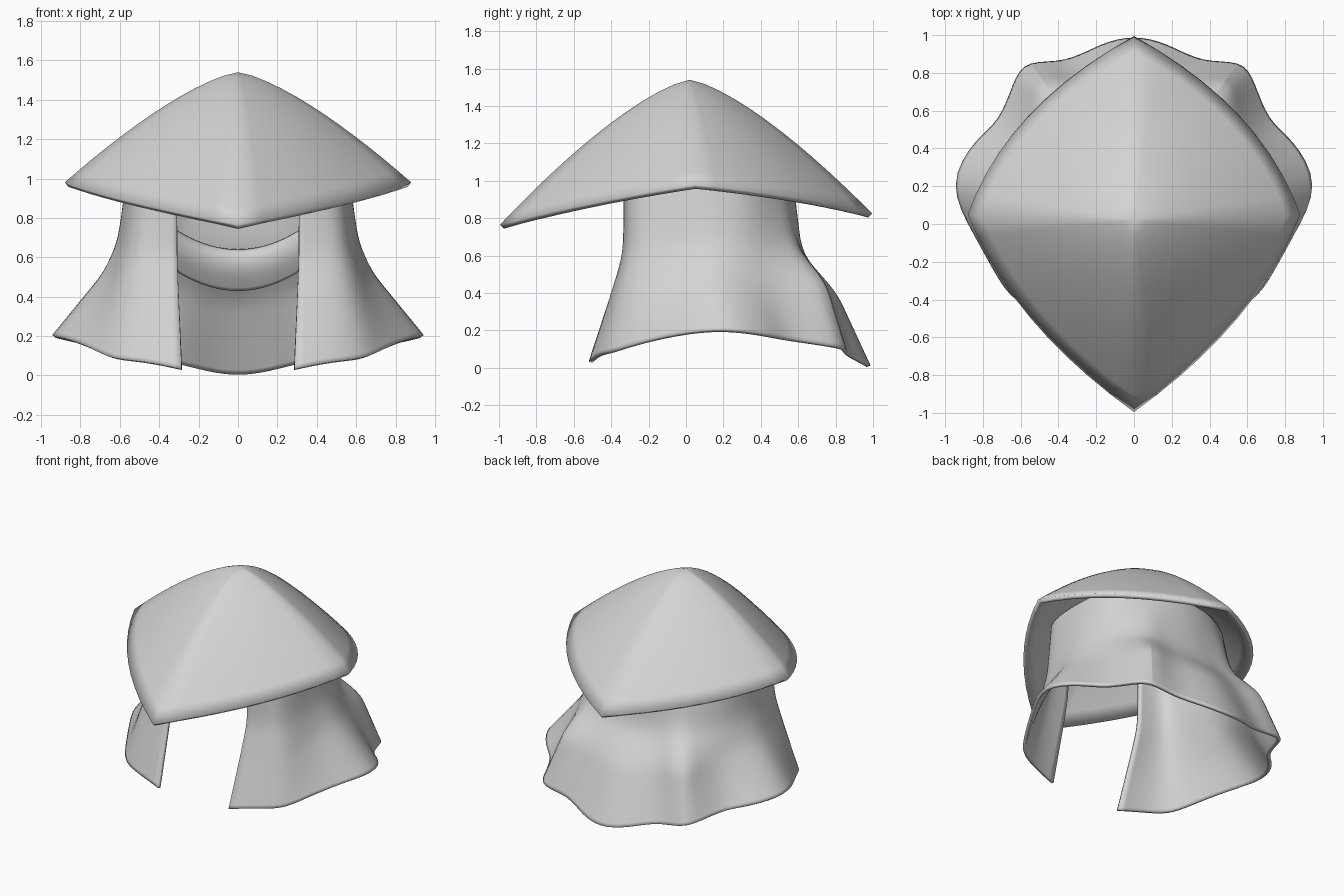
import bpy, bmesh, math
from mathutils import Vector

cube = bpy.data.objects.get("Cube")
if cube:
    bpy.data.objects.remove(cube, do_unlink=True)

# One plain material for everything
grey = bpy.data.materials.new("plain_grey")
grey.use_nodes = True
grey.diffuse_color = (0.66, 0.66, 0.66, 1)
grey.node_tree.nodes["Principled BSDF"].inputs["Base Color"].default_value = (0.66, 0.66, 0.66, 1)


def loft(name, rows, closed, thickness, levels, offset):
    """Skin a grid of points, then thicken and smooth it."""
    bm = bmesh.new()
    grid = [[bm.verts.new(p) for p in row] for row in rows]
    for a, b in zip(grid, grid[1:]):
        n = len(a)
        for i in range(n if closed else n - 1):
            j = (i + 1) % n
            bm.faces.new((a[i], b[i], b[j], a[j]))
    bmesh.ops.remove_doubles(bm, verts=bm.verts, dist=1e-5)
    bmesh.ops.dissolve_degenerate(bm, edges=bm.edges, dist=1e-5)
    mesh = bpy.data.meshes.new(name)
    bm.to_mesh(mesh)
    bm.free()
    mesh.materials.append(grey)
    obj = bpy.data.objects.new(name, mesh)
    bpy.context.collection.objects.link(obj)
    if levels:
        sub = obj.modifiers.new("smooth", 'SUBSURF')
        sub.levels = sub.render_levels = levels
        sub.boundary_smooth = 'PRESERVE_CORNERS'
    solid = obj.modifiers.new("thickness", 'SOLIDIFY')
    solid.thickness = thickness
    solid.offset = offset
    bpy.ops.object.select_all(action='DESELECT')
    obj.select_set(True)
    bpy.context.view_layer.objects.active = obj
    bpy.ops.object.shade_smooth_by_angle(angle=math.radians(65))


def bezier(a, c, b, t):
    return a * (1 - t) ** 2 + c * 2 * t * (1 - t) + b * t * t


# Hat: four-cornered rim with bulging edges, domed up to a point
front, back = Vector((0, -0.995, 0.765)), Vector((0, 0.995, 0.825))
side = Vector((0.88, 0.05, 0.98))
ctrl_front, ctrl_back = Vector((0.65, -0.53, 0.89)), Vector((0.68, 0.62, 0.92))
STEPS = 10
half = [bezier(front, ctrl_front, side, i / STEPS) for i in range(STEPS)]
half += [bezier(side, ctrl_back, back, i / STEPS) for i in range(STEPS + 1)]
rim = half + [Vector((-p.x, p.y, p.z)) for p in half[-2:0:-1]]
apex = Vector((0, 0.02, 1.54))
hat_rows = []
for k in range(13):
    s = k / 12
    row = []
    for p in rim:
        q = apex.lerp(p, s)
        q.z = apex.z + (p.z - apex.z) * s ** 1.38
        row.append(q)
    hat_rows.append(row)
loft("hat", hat_rows, True, 0.03, 0, -1)

# Cloth: top point, hem point, and how far it has flared at the two knees
KNEE_1, KNEE_2 = 0.43, 0.62
TOP = 1.05
columns = [
    ((.31, -.32), (.285, -.51, .03), .03, .33),
    ((.42, -.31), (.47, -.47, .07), .04, .36),
    ((.50, -.27), (.63, -.40, .08), .18, .45),
    ((.54, -.15), (.71, -.29, .12), .20, .45),
    ((.55, .00), (.84, -.05, .18), .15, .33),
    ((.55, .13), (.985, .21, .21), .13, .31),
    ((.53, .27), (.83, .45, .17), .15, .34),
    ((.47, .36), (.70, .54, .15), .20, .45),
    ((.38, .43), (.63, .75, .12), .22, .55),
    ((.28, .49), (.57, .86, .10), .26, .75),
    ((.19, .53), (.36, .84, .08), .20, .58),
    ((.10, .55), (.17, .95, .025), .14, .55),
    ((.00, .56), (.00, .99, .00), .12, .57),
]
cloth_rows = []
for k in range(12):
    t = k / 11
    row = []
    for top, hem, f1, f2 in columns:
        if t < KNEE_1:
            f = f1 * t / KNEE_1
        elif t < KNEE_2:
            f = f1 + (f2 - f1) * (t - KNEE_1) / (KNEE_2 - KNEE_1)
        else:
            f = f2 + (1 - f2) * (t - KNEE_2) / (1 - KNEE_2)
        a, b = Vector((*top, TOP)), Vector(hem)
        p = a.lerp(b, f)
        p.z = a.z + (b.z - a.z) * t
        row.append(p)
    mirrored = [Vector((-p.x, p.y, p.z)) for p in row[-2::-1]]
    cloth_rows.append(row + mirrored)
loft("draped_cloth", cloth_rows, False, 0.022, 2, 0)

# Cowl: slack fold of cloth hanging inside the back of the collar
cowl_rows = []
for y, z in ((.58, .63), (.54, .62), (.54, .55), (.57, .49), (.61, .43)):
    row = []
    for i in range(9):
        x = -0.4 + 0.1 * i
        row.append(Vector((x, y - 0.9 * x * x, z + x * x)))
    cowl_rows.append(row)
loft("inner_cowl", cowl_rows, False, 0.015, 2, 0)
